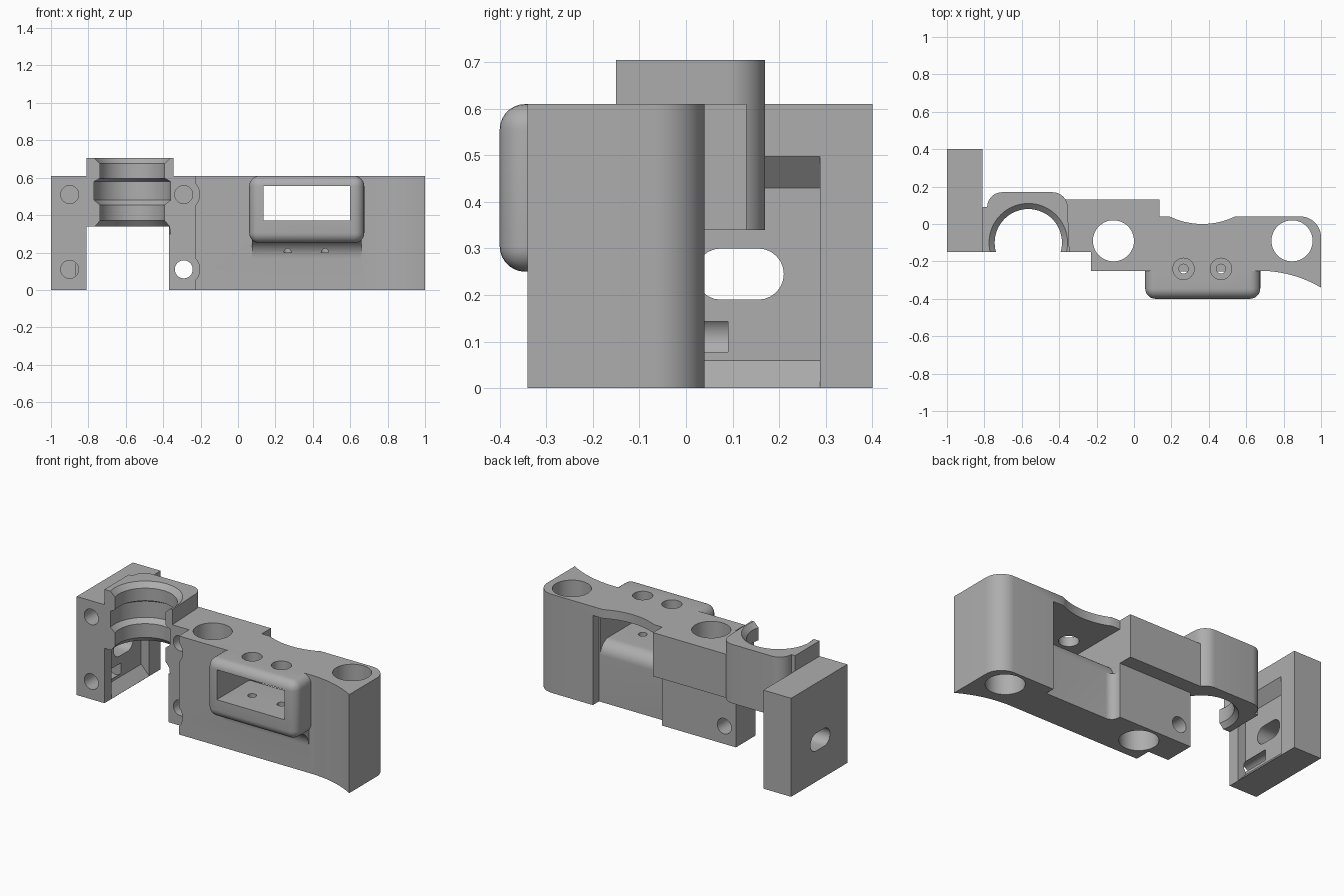
import bpy, bmesh, math
from mathutils import Vector

if "Cube" in bpy.data.objects:
    bpy.data.objects.remove(bpy.data.objects["Cube"], do_unlink=True)

grey = bpy.data.materials.new("plain_grey")
grey.use_nodes = True
COL = (0.42, 0.42, 0.42, 1)
grey.diffuse_color = COL
grey.node_tree.nodes["Principled BSDF"].inputs["Base Color"].default_value = COL


def arc(cx, cy, r, a0, a1, n=12):
    angles = [math.radians(a0 + (a1 - a0) * i / n) for i in range(n + 1)]
    return [(cx + r * math.cos(a), cy + r * math.sin(a)) for a in angles]


def finish(name, bm):
    bmesh.ops.recalc_face_normals(bm, faces=bm.faces)
    me = bpy.data.meshes.new(name)
    bm.to_mesh(me)
    bm.free()
    me.materials.append(grey)
    ob = bpy.data.objects.new(name, me)
    bpy.context.collection.objects.link(ob)
    return ob


def prism(name, pts, axis, lo, hi):
    """Extrude a 2D outline along the given axis from lo to hi."""
    place = {"X": lambda u, v, w: (w, u, v),
             "Y": lambda u, v, w: (u, w, v),
             "Z": lambda u, v, w: (u, v, w)}[axis]
    bm = bmesh.new()
    face = bm.faces.new([bm.verts.new(place(u, v, lo)) for u, v in pts])
    out = bmesh.ops.extrude_face_region(bm, geom=[face])
    move = Vector(place(0, 0, hi - lo))
    bmesh.ops.translate(bm, vec=move, verts=[g for g in out["geom"] if isinstance(g, bmesh.types.BMVert)])
    return finish(name, bm)


def box(name, x0, x1, y0, y1, z0, z1, bevel=0):
    ob = prism(name, [(x0, y0), (x1, y0), (x1, y1), (x0, y1)], "Z", z0, z1)
    if bevel:
        bm = bmesh.new()
        bm.from_mesh(ob.data)
        bmesh.ops.bevel(bm, geom=bm.edges[:], offset=bevel, segments=7, profile=0.5, affect="EDGES")
        bm.to_mesh(ob.data)
        bm.free()
    return ob


def cylinder(u, v, r, axis, lo, hi):
    return prism("hole_cutter", arc(u, v, r, 0, 352.5, 47), axis, lo, hi)


def combine(target, others, operation):
    """Apply a boolean with each helper, then drop the helper."""
    bpy.context.view_layer.objects.active = target
    for ob in others:
        mod = target.modifiers.new("combine", "BOOLEAN")
        mod.operation, mod.solver, mod.object = operation, "EXACT", ob
        bpy.ops.object.modifier_apply(modifier=mod.name)
        bpy.data.objects.remove(ob, do_unlink=True)


def bore():
    """Stepped round seat, revolved about a vertical axis."""
    steps = [(.21, .30), (.205, .34), (.18, .37), (.18, .455), (.21, .48),
             (.21, .58), (.18, .597), (.18, .675), (.215, .71), (.215, .8)]
    bm = bmesh.new()
    n = 64
    rings = [[bm.verts.new((-.565 + r * math.cos(2 * math.pi * i / n),
                            -.10 + r * math.sin(2 * math.pi * i / n), z)) for i in range(n)]
             for r, z in steps]
    for a, b in zip(rings, rings[1:]):
        for i in range(n):
            j = (i + 1) % n
            bm.faces.new((a[i], a[j], b[j], b[i]))
    bm.faces.new(rings[0])
    bm.faces.new(rings[-1])
    return finish("bore_cutter", bm)


# Main body from its plan outline
plan = ([(-.37, -.15), (-.23, -.15), (-.23, -.25)]
        + arc(.67, -.90, .65, 90, 59.5)
        + arc(.89, -.07, .11, 0, 90)
        + arc(.365, .40, .40, 295.9, 244.1, 16)
        + [(-.37, .04)])
body = prism("main_body", plan, "Z", 0, .61)

# Upper rear block and front hood with its swept underside
hood_foot = [(-.2, .17)] + [(-.25, .17)] + arc(-.35, .17, .1, 0, 75) + [(-.345, .40), (-.2, .40)]
combine(body, [
    box("rear_block", -.37, .135, -.14, .13, .34, .61),
    box("hood", .06, .675, -.40, -.12, .25, .61, .055),
    prism("hood_foot", hood_foot, "X", .075, .66),
], "UNION")

# Window, rear recess and rounded sill
recess = [(.135, .3), (.135, .03)] + arc(.185, .03, .05, 180, 270, 6) + [(.61, -.02), (.61, .3)]
sill = arc(-.10, .29, .08, 90, 0) + [(.2, .29), (.2, .38), (-.10, .38)]
cuts = [box("window_cutter", .135, .60, -.6, .3, .37, .555),
        prism("recess_cutter", recess, "Z", -.1, .555),
        prism("sill_cutter", sill, "X", .135, .60),
        bore()]
# Vertical dowel holes, bolt holes and front bolt holes
for x in (-.11, .845):
    cuts.append(cylinder(x, -.09, .11, "Z", -.1, .8))
for x in (.265, .465):
    cuts.append(cylinder(x, -.24, .057, "Z", .5, .8))
    cuts.append(cylinder(x, -.24, .025, "Z", .2, .45))
for z, end in ((.11, .3), (.51, .06)):
    cuts.append(cylinder(-.29, z, .048, "Y", -.5, end))
    cuts.append(cylinder(-.29, z, .085, "Y", -.5, -.15))
combine(body, cuts, "DIFFERENCE")

# Half round clamp
clamp_plan = ([(-.81, -.15), (-.345, -.15), (-.355, .09)]
              + arc(-.435, .09, .08, 0, 90, 10)
              + arc(-.705, .09, .08, 90, 180, 10) + [(-.81, .09)])
clamp = prism("clamp", clamp_plan, "Z", .34, .705)
combine(clamp, [bore()], "DIFFERENCE")

# End plate with tapered pocket, slot and bolt holes
plate = box("end_plate", -1, -.81, -.15, .40, 0, .61)
pocket_side = [(-.80, -.01), (-.80, .51), (-.865, .43), (-.865, .06)]
slot = arc(.155, .245, .055, -90, 90) + arc(.075, .245, .055, 90, 270)
combine(plate, [
    prism("pocket_cutter", pocket_side, "Y", -.08, .288),
    prism("slot_cutter", slot, "X", -1.1, -.7),
    cylinder(-.90, .11, .048, "Y", -.3, .09),
    cylinder(-.90, .51, .048, "Y", -.3, .0),
], "DIFFERENCE")

# Smooth curves, sharp corners
for ob in (body, clamp, plate):
    bpy.ops.object.select_all(action="DESELECT")
    ob.select_set(True)
    bpy.context.view_layer.objects.active = ob
    bpy.ops.object.shade_smooth_by_angle(angle=math.radians(25))
